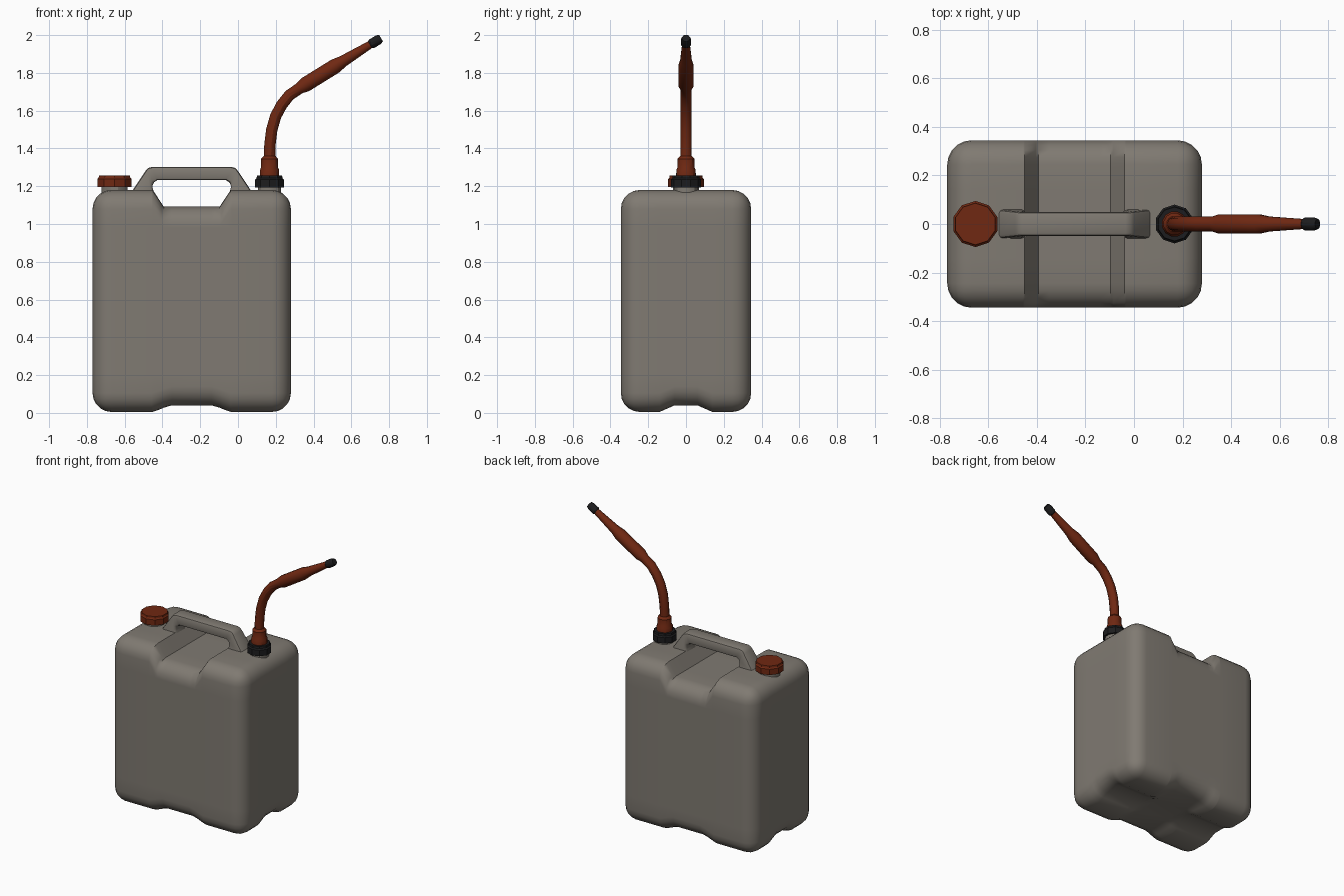
import bpy, bmesh, math
from mathutils import Vector

if "Cube" in bpy.data.objects:
    bpy.data.objects.remove(bpy.data.objects["Cube"])


def material(name, rgb):
    m = bpy.data.materials.new(name)
    m.diffuse_color = (*rgb, 1)
    m.use_nodes = True
    m.node_tree.nodes["Principled BSDF"].inputs["Base Color"].default_value = m.diffuse_color
    return m


GREY = material("warm grey plastic", (0.215, 0.195, 0.168))
RED = material("rust red plastic", (0.16, 0.021, 0.006))
BLACK = material("black rubber", (0.012, 0.012, 0.013))
MID = -0.245          # x centre of the can
SPOUT_X = 0.167


def finish(bm, name, mat, angle):
    bmesh.ops.recalc_face_normals(bm, faces=bm.faces[:])
    me = bpy.data.meshes.new(name)
    bm.to_mesh(me)
    bm.free()
    me.materials.append(mat)
    ob = bpy.data.objects.new(name, me)
    bpy.context.collection.objects.link(ob)
    bpy.ops.object.select_all(action='DESELECT')
    ob.select_set(True)
    bpy.context.view_layer.objects.active = ob
    bpy.ops.object.shade_smooth_by_angle(angle=math.radians(angle))
    return ob


def sweep(name, mat, path, sides=12, angle=30):
    """Capped tube through (x, z, radius) stations lying in the y = 0 plane."""
    bm = bmesh.new()
    rings = []
    for i, (x, z, r) in enumerate(path):
        a, b = path[max(i - 1, 0)], path[min(i + 1, len(path) - 1)]
        t = Vector((b[0] - a[0], 0, b[1] - a[1])).normalized()
        n = Vector((t.z, 0, -t.x))
        ring = []
        for k in range(sides):
            th = 2 * math.pi * (k + 0.5) / sides
            p = Vector((x, 0, z)) + r * (math.cos(th) * n + math.sin(th) * Vector((0, 1, 0)))
            ring.append(bm.verts.new(p))
        rings.append(ring)
    for a, b in zip(rings, rings[1:]):
        for k in range(sides):
            j = (k + 1) % sides
            bm.faces.new((a[k], a[j], b[j], b[k]))
    bm.faces.new(rings[0])
    bm.faces.new(rings[-1])
    return finish(bm, name, mat, angle)


def ramp(v, inner, outer):
    """1 inside the inner half-width, falling to 0 at the outer one."""
    return min(1, max(0, (outer - abs(v)) / (outer - inner)))


# Can body: rounded box with a handle recess on top and crossed channels below
bm = bmesh.new()
bmesh.ops.create_cube(bm, size=1)
for v in bm.verts:
    v.co = Vector((v.co.x * 1.05, v.co.y * 0.69, v.co.z * 1.175 + 0.5925))
bmesh.ops.bevel(bm, geom=bm.edges[:], offset=0.1, segments=5, profile=0.5, affect='EDGES')


def cut(axis, value):
    no = Vector((0, 0, 0))
    no[axis] = 1
    bmesh.ops.bisect_plane(bm, geom=bm.verts[:] + bm.edges[:] + bm.faces[:],
                           plane_co=no * value, plane_no=no)


for s in (-1, 1):
    for x in (0.105, 0.148, 0.16, 0.206, 0.212):
        cut(0, s * x)
    for y in (0.06, 0.10, 0.14):
        cut(1, s * y)
for z in (0.2, 0.98):
    cut(2, z)
for v in bm.verts:
    x, y, z = v.co
    if z > 1.0:
        v.co.z -= 0.088 * ramp(x, 0.148, 0.206)
    elif z < 0.15:
        lift = max(ramp(x, 0.105, 0.212), ramp(y, 0.06, 0.14))
        v.co.z += 0.035 * lift * lift * (3 - 2 * lift)
    v.co.x += MID
finish(bm, "can_body", GREY, 50)

# Carrying handle: sections of (outer x, z, inner x, z, half depth), mirrored
half = [(0.335, 1.14, 0.19, 1.14, 0.062), (0.305, 1.19, 0.207, 1.19, 0.058),
        (0.245, 1.28, 0.207, 1.205, 0.052), (0.232, 1.296, 0.20, 1.22, 0.05),
        (0.21, 1.302, 0.182, 1.232, 0.05)]
sections = [(-a, b, -c, d, h) for a, b, c, d, h in half] + half[::-1]
bm = bmesh.new()
loops = []
for ox, oz, ix, iz, h in sections:
    loops.append([bm.verts.new((MID + x, y, z)) for x, y, z in
                  ((ox, -h, oz), (ox, h, oz), (ix, h, iz), (ix, -h, iz))])
long_edges = []
for a, b in zip(loops, loops[1:]):
    for k in range(4):
        j = (k + 1) % 4
        bm.faces.new((a[k], a[j], b[j], b[k]))
        long_edges.append(bm.edges.get((a[k], b[k])))
bm.faces.new(loops[0])
bm.faces.new(loops[-1])
bmesh.ops.bevel(bm, geom=long_edges, offset=0.014, segments=2, profile=0.5, affect='EDGES')
finish(bm, "handle", GREY, 40)

# Filler neck and screw cap
CAP_X = -0.654
sweep("filler_neck", GREY, [(CAP_X, 1.14, 0.072), (CAP_X, 1.21, 0.072)])
sweep("filler_cap", RED, [(CAP_X, 1.197, 0.095), (CAP_X, 1.238, 0.095),
                          (CAP_X, 1.245, 0.088), (CAP_X, 1.257, 0.086)], 10, 20)

# Spout neck, retaining collar and nozzle base
sweep("spout_neck", GREY, [(SPOUT_X, 1.14, 0.064), (SPOUT_X, 1.21, 0.064)])
sweep("spout_collar", BLACK, [(SPOUT_X, 1.193, 0.08), (SPOUT_X, 1.235, 0.08),
                              (SPOUT_X, 1.243, 0.072), (SPOUT_X, 1.257, 0.07)], 10, 20)
sweep("nozzle_base", RED, [(SPOUT_X, 1.25, 0.053), (SPOUT_X, 1.285, 0.053),
                           (SPOUT_X, 1.30, 0.046), (SPOUT_X, 1.345, 0.046),
                           (SPOUT_X, 1.36, 0.033)])

# Bent nozzle with a thicker grip and tapered end
sweep("nozzle", RED, [(0.167, 1.34, 0.031), (0.169, 1.42, 0.031), (0.179, 1.50, 0.031),
                      (0.199, 1.57, 0.031), (0.231, 1.63, 0.031), (0.272, 1.682, 0.031),
                      (0.325, 1.718, 0.031), (0.355, 1.737, 0.041), (0.515, 1.836, 0.041),
                      (0.555, 1.861, 0.032), (0.715, 1.959, 0.02)])
sweep("nozzle_tip", BLACK, [(0.699, 1.949, 0.022), (0.706, 1.953, 0.027),
                            (0.742, 1.975, 0.027), (0.757, 1.984, 0.021)])
